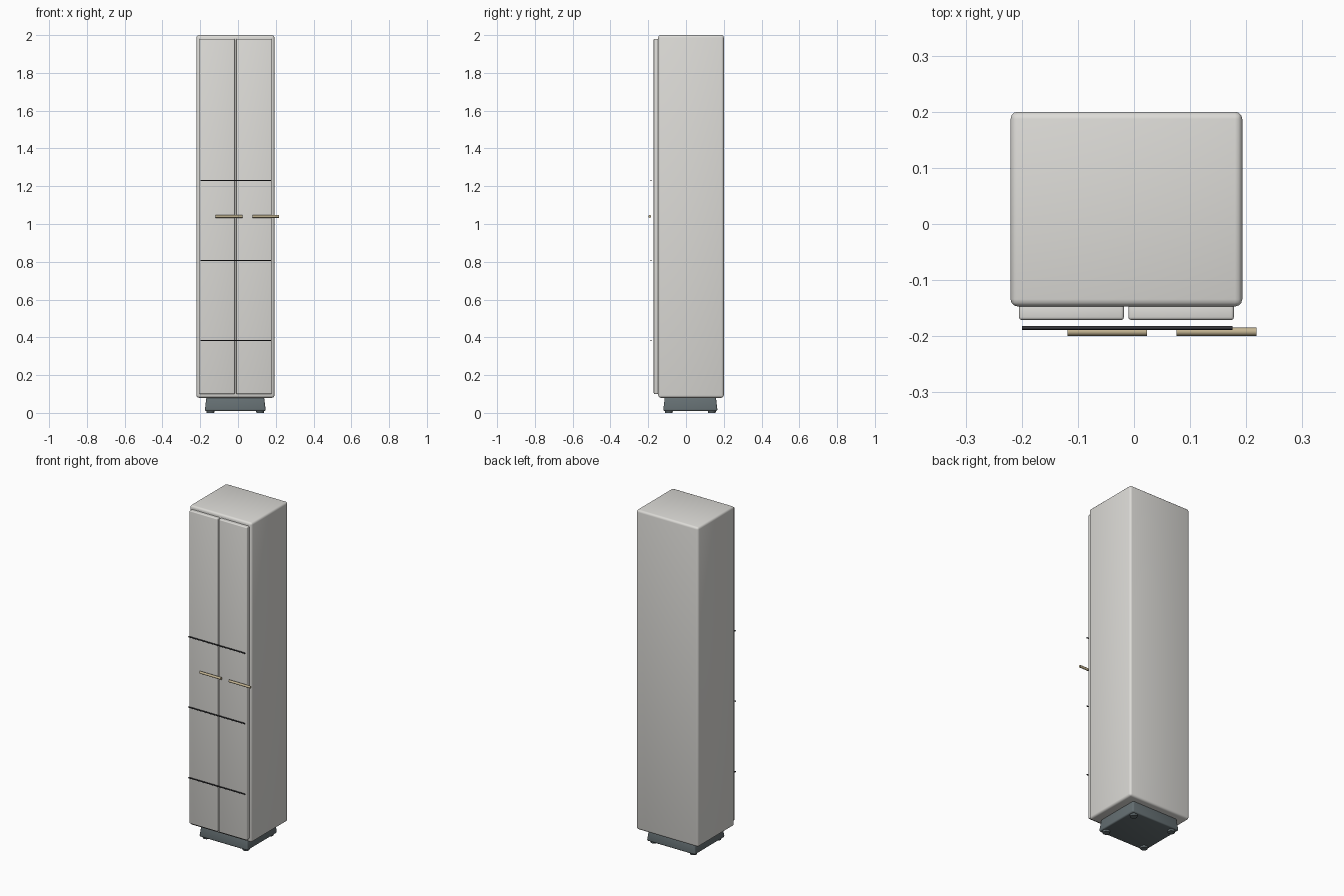
import bpy, bmesh, math
from mathutils import Matrix, Vector

if "Cube" in bpy.data.objects:
    bpy.data.objects.remove(bpy.data.objects["Cube"])


def material(name, rgb):
    m = bpy.data.materials.new(name)
    m.diffuse_color = (*rgb, 1)
    m.use_nodes = True
    m.node_tree.nodes["Principled BSDF"].inputs["Base Color"].default_value = m.diffuse_color
    return m


LIGHT = material("warm_white", (0.72, 0.71, 0.68))
DARK = material("slate", (0.13, 0.16, 0.17))
BLACK = material("charcoal", (0.04, 0.04, 0.045))
BRASS = material("brass", (0.55, 0.46, 0.29))


def finish(bm, name, mat, angle=40):
    me = bpy.data.meshes.new(name)
    bm.to_mesh(me)
    bm.free()
    ob = bpy.data.objects.new(name, me)
    bpy.context.collection.objects.link(ob)
    me.materials.append(mat)
    bpy.ops.object.select_all(action='DESELECT')
    ob.select_set(True)
    bpy.context.view_layer.objects.active = ob
    bpy.ops.object.shade_smooth_by_angle(angle=math.radians(angle))
    return ob


def box(name, lo, hi, bevel, mat, segments=3, top_inset=0.0):
    lo, hi = Vector(lo), Vector(hi)
    bm = bmesh.new()
    bmesh.ops.create_cube(bm, size=1)
    for v in bm.verts:
        if v.co.z > 0 and top_inset:
            v.co.x -= math.copysign(top_inset / (hi.x - lo.x), v.co.x)
            v.co.y -= math.copysign(top_inset / (hi.y - lo.y), v.co.y)
        v.co = (lo + hi) / 2 + v.co * (hi - lo)
    bmesh.ops.bevel(bm, geom=bm.edges[:], offset=bevel, segments=segments,
                    profile=0.5, affect='EDGES')
    return finish(bm, name, mat)


def cylinder(name, centre, r1, r2, length, mat, along_x=False):
    bm = bmesh.new()
    rot = Matrix.Rotation(math.pi / 2, 4, 'Y') if along_x else Matrix()
    bmesh.ops.create_cone(bm, cap_ends=True, segments=20, radius1=r1, radius2=r2,
                          depth=length, matrix=Matrix.Translation(centre) @ rot)
    return finish(bm, name, mat)


# Cabinet carcass
box("cabinet_body", (-0.22, -0.147, 0.08), (0.193, 0.2, 2.0), 0.013, LIGHT)

# Two tall doors and their horizontal bar handles
for side, x0, x1, hx in (("left", -0.205, -0.018, -0.0475),
                         ("right", -0.010, 0.178, 0.147)):
    box(f"{side}_door", (x0, -0.171, 0.10), (x1, -0.143, 1.98), 0.005, LIGHT)
    cylinder(f"{side}_handle", (hx, -0.192, 1.04), 0.0072, 0.0072, 0.142, BRASS, True)

# Thin rails across the front
for i, z in enumerate((0.383, 0.807, 1.23)):
    cylinder(f"front_rail_{i + 1}", (-0.012, -0.185, z), 0.0035, 0.0035, 0.375, BLACK, True)

# Recessed plinth, slightly wider at the floor
box("plinth", (-0.176, -0.121, 0.01), (0.147, 0.167, 0.085), 0.009, DARK, 3, 0.009)

# Corner feet
for x in (-0.146, 0.117):
    for y in (-0.091, 0.137):
        cylinder("corner_foot", (x, y, 0.015), 0.02, 0.023, 0.03, DARK)
